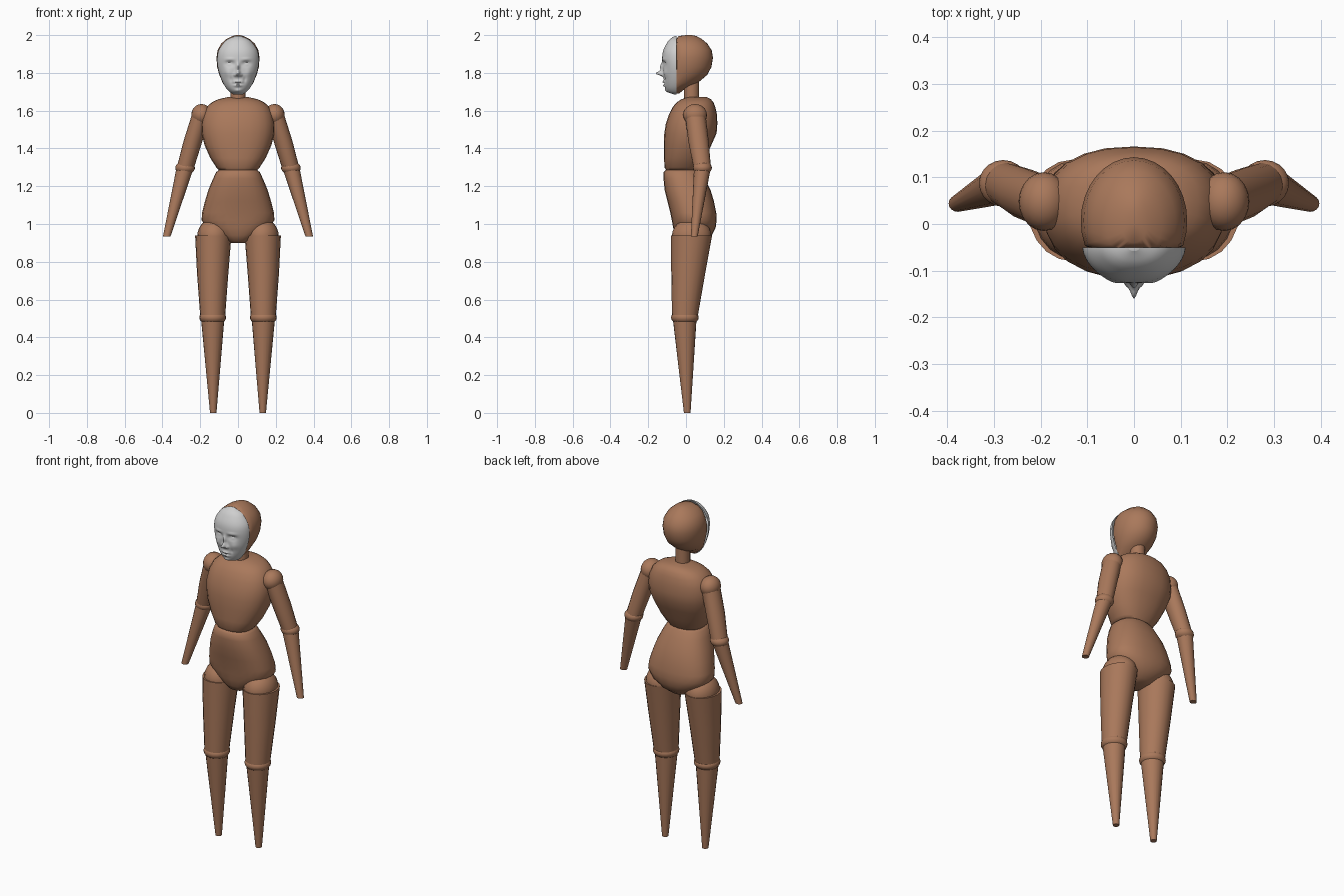
import bpy, bmesh, math


def material(name, rgb):
    m = bpy.data.materials.new(name)
    m.diffuse_color = (*rgb, 1)
    return m


WOOD = material("brown_wood", (0.40, 0.19, 0.105))
MASK = material("grey_mask", (0.62, 0.62, 0.62))


def finish(bm, name, mat, angle=50):
    bmesh.ops.recalc_face_normals(bm, faces=bm.faces)
    me = bpy.data.meshes.new(name)
    bm.to_mesh(me)
    bm.free()
    ob = bpy.data.objects.new(name, me)
    me.materials.append(mat)
    bpy.context.collection.objects.link(ob)
    bpy.context.view_layer.objects.active = ob
    ob.select_set(True)
    bpy.ops.object.shade_smooth_by_angle(angle=math.radians(angle))
    ob.select_set(False)
    return ob


def loft(name, rings, power=1.0, seg=20, front=-9):
    """Stack of closed oval rings: (z, centre x, half width, front y, back y)."""
    bm = bmesh.new()
    prev = None
    for z, cx, hw, yf, yb in rings:
        ring = []
        for i in range(seg):
            a = 2 * math.pi * i / seg
            c, s = math.cos(a), math.sin(a)
            x = cx + hw * math.copysign(abs(c) ** power, c)
            y = (yf + yb) / 2 + (yb - yf) / 2 * math.copysign(abs(s) ** power, s)
            ring.append(bm.verts.new((x, max(y, front), z)))
        if prev:
            for i in range(seg):
                j = (i + 1) % seg
                bm.faces.new((prev[i], prev[j], ring[j], ring[i]))
        else:
            bm.faces.new(ring)
        prev = ring
    bm.faces.new(prev)
    return finish(bm, name, WOOD)


def ball(name, centre, radii):
    bm = bmesh.new()
    bmesh.ops.create_uvsphere(bm, u_segments=20, v_segments=12, radius=1)
    for v in bm.verts:
        v.co = [c + r * p for c, r, p in zip(centre, radii, v.co)]
    return finish(bm, name, WOOD)


# Trunk
loft("torso", [
    (1.285, 0, .10, -.105, .07), (1.30, 0, .115, -.114, .08), (1.35, 0, .147, -.116, .105),
    (1.42, 0, .178, -.117, .135), (1.48, 0, .192, -.115, .162), (1.53, 0, .194, -.107, .166),
    (1.58, 0, .185, -.09, .164), (1.62, 0, .165, -.07, .155), (1.645, 0, .138, -.048, .145),
    (1.66, 0, .105, -.025, .132), (1.672, 0, .055, .01, .11)], .85, 24)
loft("pelvis", [
    (.90, 0, .035, -.02, .07), (.91, 0, .06, -.04, .10), (.94, 0, .105, -.058, .137),
    (.98, 0, .165, -.068, .157), (1.02, 0, .193, -.075, .162), (1.06, 0, .19, -.083, .16),
    (1.12, 0, .175, -.098, .148), (1.18, 0, .157, -.113, .13), (1.24, 0, .132, -.119, .10),
    (1.275, 0, .115, -.118, .08), (1.287, 0, .10, -.105, .07)], .85, 24)
loft("neck", [(1.64, 0, .04, -.01, .07), (1.80, 0, .04, -.01, .07)])

# Head shell, flat where the mask sits
loft("head", [
    (1.692, 0, .03, -.09, -.035), (1.72, 0, .062, -.12, .0), (1.745, 0, .08, -.13, .06),
    (1.79, 0, .099, -.13, .113), (1.83, 0, .11, -.13, .134), (1.88, 0, .114, -.13, .143),
    (1.92, 0, .108, -.12, .136), (1.955, 0, .089, -.105, .113), (1.98, 0, .06, -.08, .083),
    (1.995, 0, .03, -.04, .055), (2.0, 0, .01, .0, .03)], 1, 32, front=-.05)

# Face mask: outline rows are (z, half width, depth)
rows = [(1.685, .022, .012), (1.70, .046, .046), (1.73, .07, .062), (1.78, .093, .069),
        (1.83, .107, .072), (1.88, .11, .076), (1.92, .102, .070), (1.96, .076, .05),
        (1.98, .052, .033), (1.996, .012, .008)]
# Relief bumps: (height, x, z, x spread, z spread)
bumps = [(.016, 0, 1.83, .009, .022), (.040, 0, 1.797, .011, .012), (.010, 0, 1.753, .022, .005),
         (.011, 0, 1.733, .018, .006), (-.005, 0, 1.743, .028, .003), (.008, 0, 1.705, .018, .010)]
for s in (-1, 1):
    bumps += [(.014, s * .016, 1.789, .007, .007), (-.016, s * .044, 1.848, .022, .012),
              (.011, s * .045, 1.845, .015, .006), (.005, s * .045, 1.872, .024, .006),
              (.006, s * .058, 1.80, .02, .02), (-.005, s * .036, 1.765, .008, .015)]


def outline(z):
    k = max(i for i in range(len(rows) - 1) if rows[i][0] <= z + 1e-9)
    p = [rows[min(max(k + d, 0), len(rows) - 1)] for d in (-1, 0, 1, 2)]
    h = p[2][0] - p[1][0]
    t = (z - p[1][0]) / h
    out = []
    for c in (1, 2):
        m1 = (p[2][c] - p[0][c]) / (p[2][0] - p[0][0]) * h
        m2 = (p[3][c] - p[1][c]) / (p[3][0] - p[1][0]) * h
        out.append((2*t**3 - 3*t*t + 1) * p[1][c] + (t**3 - 2*t*t + t) * m1
                   + (3*t*t - 2*t**3) * p[2][c] + (t**3 - t*t) * m2)
    return out


bm = bmesh.new()
N = 72
grid = []
for i in range(N + 1):
    z = 1.685 + .311 * (.5 - .5 * math.cos(math.pi * i / N))
    w, d = outline(z)
    line = []
    for j in range(N + 1):
        u = math.sin(math.pi * (j / N - .5))
        x = w * u
        relief = sum(a * math.exp(-((x - bx) / sx) ** 2 - ((z - bz) / sz) ** 2)
                     for a, bx, bz, sx, sz in bumps)
        y = -.05 - d * max(0, 1 - abs(u) ** 2.4) ** .6 - relief * (1 - u ** 4)
        line.append(bm.verts.new((x, y, z)))
    grid.append(line)
for a, b in zip(grid, grid[1:]):
    for j in range(N):
        bm.faces.new((a[j], a[j + 1], b[j + 1], b[j]))
bm.faces.new(grid[0])
bm.faces.new(grid[-1])
finish(bm, "face_mask", MASK, 60)

# Limbs, one set per side
for s, side in ((-1, "right"), (1, "left")):
    ball(side + "_shoulder", (s * .193, .048, 1.578), (.054, .063, .057))
    loft(side + "_upper_arm", [(1.57, s * .197, .05, -.005, .105), (1.44, s * .238, .05, .012, .12),
                               (1.30, s * .278, .046, .04, .132)], seg=16)
    ball(side + "_elbow", (s * .28, .087, 1.297), (.052, .05, .036))
    loft(side + "_forearm", [(1.29, s * .282, .045, .042, .13),
                             (.935, s * .377, .02, .026, .062)], seg=16)
    ball(side + "_hip", (s * .128, .03, .935), (.088, .105, .095))
    loft(side + "_thigh", [(.938, s * .131, .096, -.08, .138), (.74, s * .134, .083, -.078, .102),
                           (.51, s * .134, .066, -.074, .062)])
    ball(side + "_knee", (s * .134, -.006, .505), (.071, .073, .042))
    loft(side + "_shin", [(.50, s * .134, .062, -.07, .056),
                          (0, s * .131, .017, -.011, .024)])
